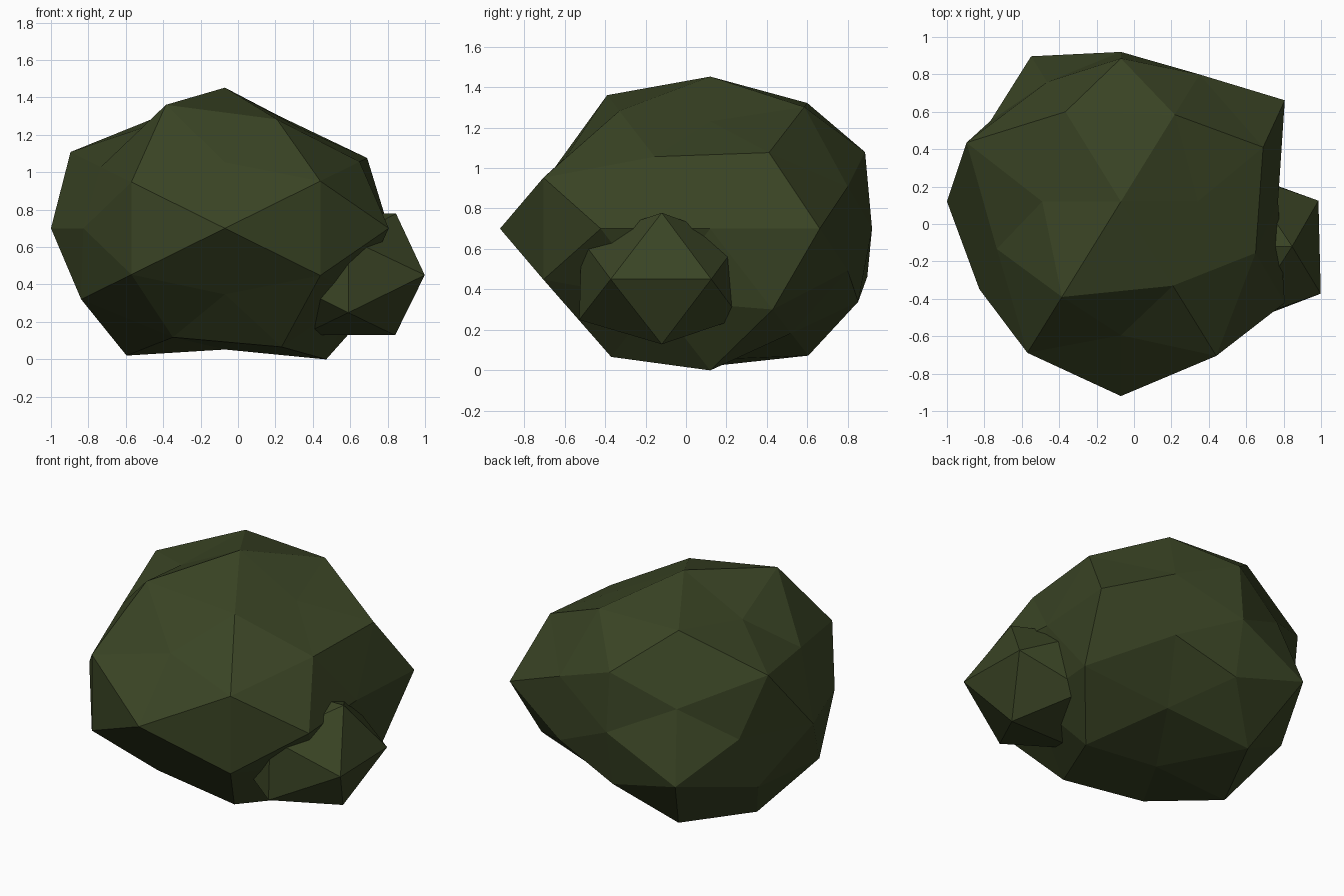
import bpy
import bmesh
from itertools import product
from mathutils import Vector

cube = bpy.data.objects.get("Cube")
if cube:
    bpy.data.objects.remove(cube, do_unlink=True)

GOLD = (1 + 5 ** 0.5) / 2

# Single flat leaf colour
leaf = bpy.data.materials.new("dark_olive_leaf")
leaf.use_nodes = True
COLOUR = (0.042, 0.058, 0.018, 1)
leaf.diffuse_color = COLOUR
shader = leaf.node_tree.nodes["Principled BSDF"]
shader.inputs["Base Color"].default_value = COLOUR
shader.inputs["Roughness"].default_value = 0.9


def mirrored(x, y, z):
    """All sign variants of a direction, negative side first."""
    signs = [(-1, 1) if c else (1,) for c in (x, y, z)]
    return [Vector((x * a, y * b, z * c)).normalized() for a, b, c in product(*signs)]


def leaf_clump(name, centre, radii, rings):
    """Faceted ball whose points are pushed in or out along their directions."""
    bm = bmesh.new()
    reach = {}
    for pattern, factors in rings:
        for direction, factor in zip(mirrored(*pattern), factors):
            reach[bm.verts.new(direction)] = factor
    bmesh.ops.convex_hull(bm, input=list(bm.verts))
    bmesh.ops.recalc_face_normals(bm, faces=list(bm.faces))
    for vert, factor in reach.items():
        vert.co = Vector(c + r * factor * d for c, r, d in zip(centre, radii, vert.co))
    mesh = bpy.data.meshes.new(name)
    bm.to_mesh(mesh)
    bm.free()
    mesh.materials.append(leaf)
    obj = bpy.data.objects.new(name, mesh)
    bpy.context.collection.objects.link(obj)
    return obj


CORNERS = [(GOLD, 1, 0), (1, 0, GOLD), (0, GOLD, 1)]
SQ = GOLD + 1

# Large bush body: axis points, corners, then edge midpoints
leaf_clump("bush_body", (-0.07, 0.12, 0.7), (1, 1, 0.8), [
    ((1, 0, 0), (0.93, 0.84)),
    ((0, 1, 0), (1.04, 0.8)),
    ((0, 0, 1), (0.81, 0.94)),
    (CORNERS[0], (0.89, 0.82, 1.03, 1.03)),
    (CORNERS[1], (1, 0.8, 1.03, 0.78)),
    (CORNERS[2], (0.84, 0.84, 0.86, 0.9)),
    ((SQ, 1, GOLD), (0.95, 0.82, 0.9, 1.02, 0.88, 0.89, 1, 0.94)),
    ((GOLD, SQ, 1), (1, 1, 0.96, 0.79, 1.02, 1.02, 0.84, 0.84)),
    ((1, GOLD, SQ), (0.9, 1.02, 0.97, 0.96, 0.98, 0.9, 0.8, 0.93)),
])

# Small side clump on the left
leaf_clump("side_clump", (0.59, -0.12, 0.45), (0.49, 0.49, 0.39), [
    (CORNERS[0], (0.97, 0.97, 0.98, 0.95)),
    (CORNERS[1], (0.97, 0.98, 0.97, 0.99)),
    (CORNERS[2], (0.98, 0.95, 0.93, 0.92)),
])
